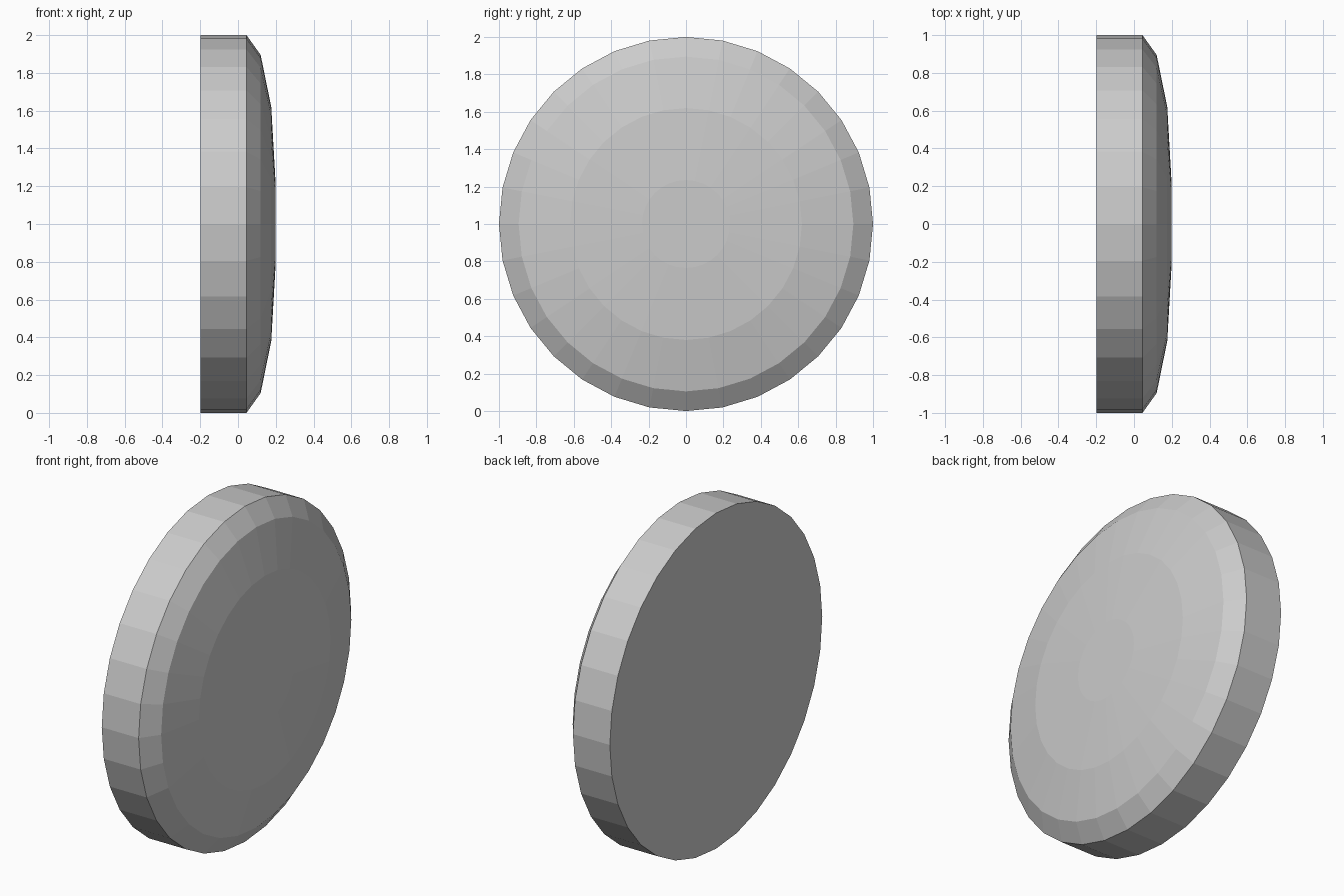
import bpy, bmesh
from math import cos, sin, tau

if "Cube" in bpy.data.objects:
    bpy.data.objects.remove(bpy.data.objects["Cube"])

SIDES = 32
# (x, radius) rings from the flat back to the domed front
PROFILE = [(-0.198, 1.0), (0.045, 1.0), (0.12, 0.895), (0.176, 0.62), (0.198, 0.235)]

bm = bmesh.new()
rings = [[bm.verts.new((x, r * cos(tau * i / SIDES), 1 + r * sin(tau * i / SIDES)))
          for i in range(SIDES)] for x, r in PROFILE]

# rim and domed bands
for a, b in zip(rings, rings[1:]):
    for i in range(SIDES):
        j = (i + 1) % SIDES
        bm.faces.new((a[i], a[j], b[j], b[i]))

# flat back and small flat front centre
bm.faces.new(rings[0])
bm.faces.new(rings[-1])
bmesh.ops.recalc_face_normals(bm, faces=bm.faces)

mesh = bpy.data.meshes.new("domed_disc")
bm.to_mesh(mesh)
bm.free()
disc = bpy.data.objects.new("domed_disc", mesh)
bpy.context.collection.objects.link(disc)
